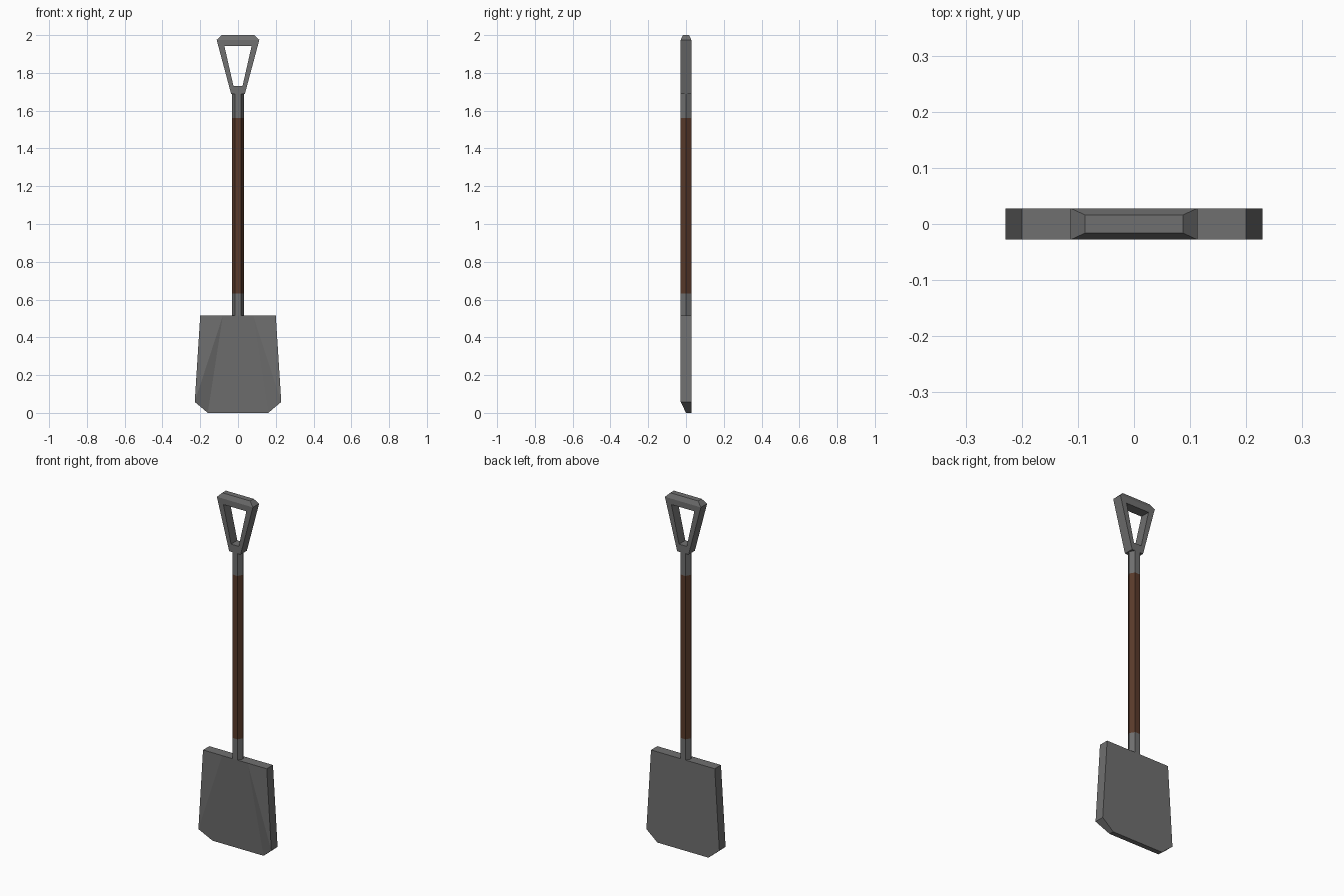
import bpy, bmesh
from math import cos, sin, radians

if "Cube" in bpy.data.objects:
    bpy.data.objects.remove(bpy.data.objects["Cube"], do_unlink=True)

HALF = 0.028                              # half thickness shared by all parts
RADIUS = HALF / cos(radians(30))          # hexagon radius of the shaft


def material(name, color):
    m = bpy.data.materials.new(name)
    m.use_nodes = True
    m.diffuse_color = color
    m.node_tree.nodes["Principled BSDF"].inputs["Base Color"].default_value = color
    return m


steel = material("grey_steel", (0.16, 0.16, 0.16, 1))
wood = material("brown_wood", (0.10, 0.042, 0.024, 1))


def finish(name, bm, mat):
    bmesh.ops.recalc_face_normals(bm, faces=bm.faces)
    mesh = bpy.data.meshes.new(name)
    bm.to_mesh(mesh)
    bm.free()
    mesh.materials.append(mat)
    obj = bpy.data.objects.new(name, mesh)
    bpy.context.collection.objects.link(obj)
    return obj


def hex_tube(name, z0, z1, mat):
    """Six-sided rod with corners pointing left and right."""
    bm = bmesh.new()
    rings = [[bm.verts.new((RADIUS * cos(radians(60 * i)), RADIUS * sin(radians(60 * i)), z))
              for i in range(6)] for z in (z0, z1)]
    for i in range(6):
        j = (i + 1) % 6
        bm.faces.new((rings[0][i], rings[0][j], rings[1][j], rings[1][i]))
    bm.faces.new(rings[0])
    bm.faces.new(rings[1])
    finish(name, bm, mat)


# Shaft with its two metal sockets
hex_tube("lower_socket", 0.515, 0.633, steel)
hex_tube("wooden_shaft", 0.633, 1.56, wood)
hex_tube("upper_socket", 1.56, 1.69, steel)

# Blade: front thins towards the cutting edge, back stays flat
bm = bmesh.new()
outline = [(-0.08, 0.515), (-0.20, 0.515), (-0.229, 0.058), (-0.16, 0)]
outline += [(-x, z) for x, z in reversed(outline)]
front = [bm.verts.new((x, 0 if z == 0 else -HALF, z)) for x, z in outline]
back = [bm.verts.new((x, HALF, z)) for x, z in outline]
for i in range(8):
    j = (i + 1) % 8
    bm.faces.new((front[i], front[j], back[j], back[i]))
bm.faces.new(back)
for panel in ((0, 1, 2), (0, 2, 3), (0, 3, 4, 7), (7, 4, 5), (7, 5, 6)):
    bm.faces.new([front[i] for i in panel])
finish("blade", bm, steel)

# Grip: a tapered frame around an open hole
bm = bmesh.new()
outer = [(-0.036, 1.687), (0.036, 1.687), (0.113, 1.975), (-0.113, 1.975)]
inner = [(-0.024, 1.73), (0.024, 1.73), (0.072, 1.942), (-0.072, 1.942)]


def ring(points, y):
    return [bm.verts.new((x, y, z)) for x, z in points]


of, ob, nf, nb = ring(outer, -HALF), ring(outer, HALF), ring(inner, -HALF), ring(inner, HALF)
top_face = None
for i in range(4):
    j = (i + 1) % 4
    bm.faces.new((of[i], of[j], nf[j], nf[i]))
    bm.faces.new((ob[i], ob[j], nb[j], nb[i]))
    bm.faces.new((nf[i], nf[j], nb[j], nb[i]))
    side = bm.faces.new((of[i], of[j], ob[j], ob[i]))
    if i == 2:
        top_face = side

# Bevelled cap along the top of the grip
cap = bmesh.ops.extrude_discrete_faces(bm, faces=[top_face])["faces"][0]
base = [of[2], of[3], ob[3], ob[2]]
rim = list(cap.verts)
for v in rim:
    v.co = (0.087 if v.co.x > 0 else -0.087, 0.016 if v.co.y > 0 else -0.016, 2.0)
# Drop any face left under the cap, then join the cap to the frame
bm.faces.ensure_lookup_table()
for f in [f for f in bm.faces if set(f.verts) == set(base)]:
    bmesh.ops.delete(bm, geom=[f], context='FACES_ONLY')


def above(v):
    return next(r for r in rim if r.co.x * v.co.x > 0 and r.co.y * v.co.y > 0)


for i in range(4):
    a, b = base[i], base[(i + 1) % 4]
    if not any({a, b, above(a), above(b)} == set(f.verts) for f in bm.faces):
        bm.faces.new((a, b, above(b), above(a)))
finish("grip", bm, steel)
